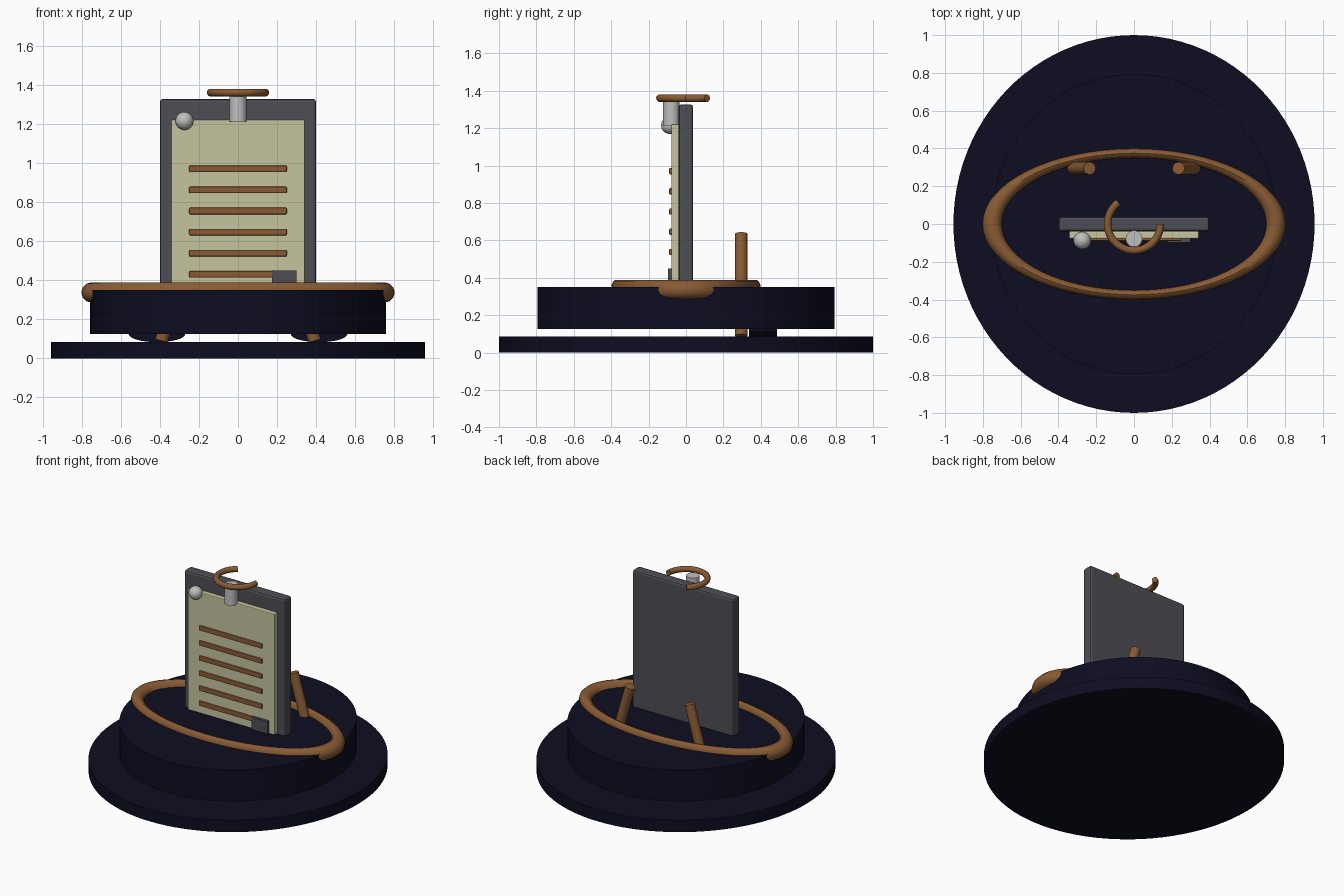
import bpy, math
from mathutils import Vector

if "Cube" in bpy.data.objects:
    bpy.data.objects.remove(bpy.data.objects["Cube"])


def mat(name, rgb):
    m = bpy.data.materials.new(name)
    m.diffuse_color = (*rgb, 1)
    m.use_nodes = True
    m.node_tree.nodes["Principled BSDF"].inputs["Base Color"].default_value = m.diffuse_color
    return m


NAVY = mat("navy", (0.004, 0.004, 0.015))
GREY = mat("slate_grey", (0.075, 0.075, 0.09))
PAPER = mat("cream_paper", (0.56, 0.55, 0.34))
COPPER = mat("copper", (0.25, 0.105, 0.034))
SILVER = mat("silver", (0.52, 0.52, 0.53))


def finish(name, m, smooth=True):
    o = bpy.context.object
    o.name = name
    o.data.materials.append(m)
    bpy.ops.object.transform_apply(location=False, rotation=True, scale=True)
    if smooth:
        bpy.ops.object.shade_smooth_by_angle(angle=math.radians(40))
    return o


def box(name, m, x, y, z, bevel=0.0):
    """Box from (min, max) ranges along each axis."""
    c = [(a + b) / 2 for a, b in (x, y, z)]
    bpy.ops.mesh.primitive_cube_add(size=1, location=c)
    bpy.context.object.scale = [b - a for a, b in (x, y, z)]
    o = finish(name, m, False)
    if bevel:
        b = o.modifiers.new("bevel", 'BEVEL')
        b.width, b.segments = bevel, 2
    return o


def rod(name, m, p, q, r, scale=(1, 1, 1), sides=32):
    """Cylinder between two points."""
    p, q = Vector(p), Vector(q)
    bpy.ops.mesh.primitive_cylinder_add(vertices=sides, radius=r, depth=(q - p).length,
                                        location=(p + q) / 2)
    o = bpy.context.object
    o.rotation_euler = (q - p).to_track_quat('Z', 'Y').to_euler()
    o.scale = scale
    return finish(name, m)


# Stacked round base
rod("base_disc", NAVY, (0, 0, 0), (0, 0, 0.085), 1.0, (0.956, 1, 1), 96)
rod("base_drum", NAVY, (0, 0, 0.125), (0, 0, 0.35), 0.795, (0.953, 1, 1), 96)

# Oval rim ring
bpy.ops.mesh.primitive_torus_add(major_radius=0.75, minor_radius=0.052, major_segments=64,
                                 minor_segments=12, location=(0, 0, 0.337))
bpy.context.object.scale = (1, 0.5, 1)
finish("oval_ring", COPPER)

# Slanted rear struts and the feet between disc and drum
for s, side in ((-1, "left"), (1, "right")):
    rod(side + "_strut", COPPER, (s * 0.392, 0.295, 0.09), (s * 0.235, 0.295, 0.635), 0.033)
    rod(side + "_foot", NAVY, (s * 0.415, 0.337, 0.125), (s * 0.415, 0.487, 0.125), 0.145,
        (1, 0.29, 1))

# Board with paper sheet
box("board", GREY, (-0.4, 0.4), (-0.04, 0.038), (0.325, 1.327), 0.015)
box("paper", PAPER, (-0.343, 0.343), (-0.078, -0.038), (0.355, 1.222), 0.006)

# Ruled lines on the paper
for i in range(6):
    z = 0.97 - i * 0.108
    box(f"line_{i + 1}", COPPER, (-0.25, 0.25), (-0.09, -0.07), (z - 0.017, z + 0.017), 0.006)
box("corner_tab", GREY, (0.175, 0.3), (-0.097, -0.07), (0.36, 0.45))

# Pin ball and clip post
bpy.ops.mesh.primitive_uv_sphere_add(segments=32, ring_count=16, radius=0.046,
                                     location=(-0.274, -0.087, 1.215))
finish("pin_ball", SILVER)
rod("clip_post", SILVER, (0, -0.078, 1.213), (0, -0.078, 1.35), 0.044)

# Open hook ring on top
cu = bpy.data.curves.new("hook_ring", 'CURVE')
cu.dimensions = '3D'
cu.bevel_depth, cu.bevel_resolution, cu.use_fill_caps = 0.02, 3, True
sp = cu.splines.new('POLY')
N = 40
sp.points.add(N)
for i, p in enumerate(sp.points):
    a = math.radians(126 + 234 * i / N)
    p.co = (0.14 * math.cos(a), 0.14 * math.sin(a), 1.36, 1)
o = bpy.data.objects.new("hook_ring", cu)
bpy.context.collection.objects.link(o)
bpy.ops.object.select_all(action='DESELECT')
o.select_set(True)
bpy.context.view_layer.objects.active = o
bpy.ops.object.convert(target='MESH')
finish("hook_ring", COPPER)
